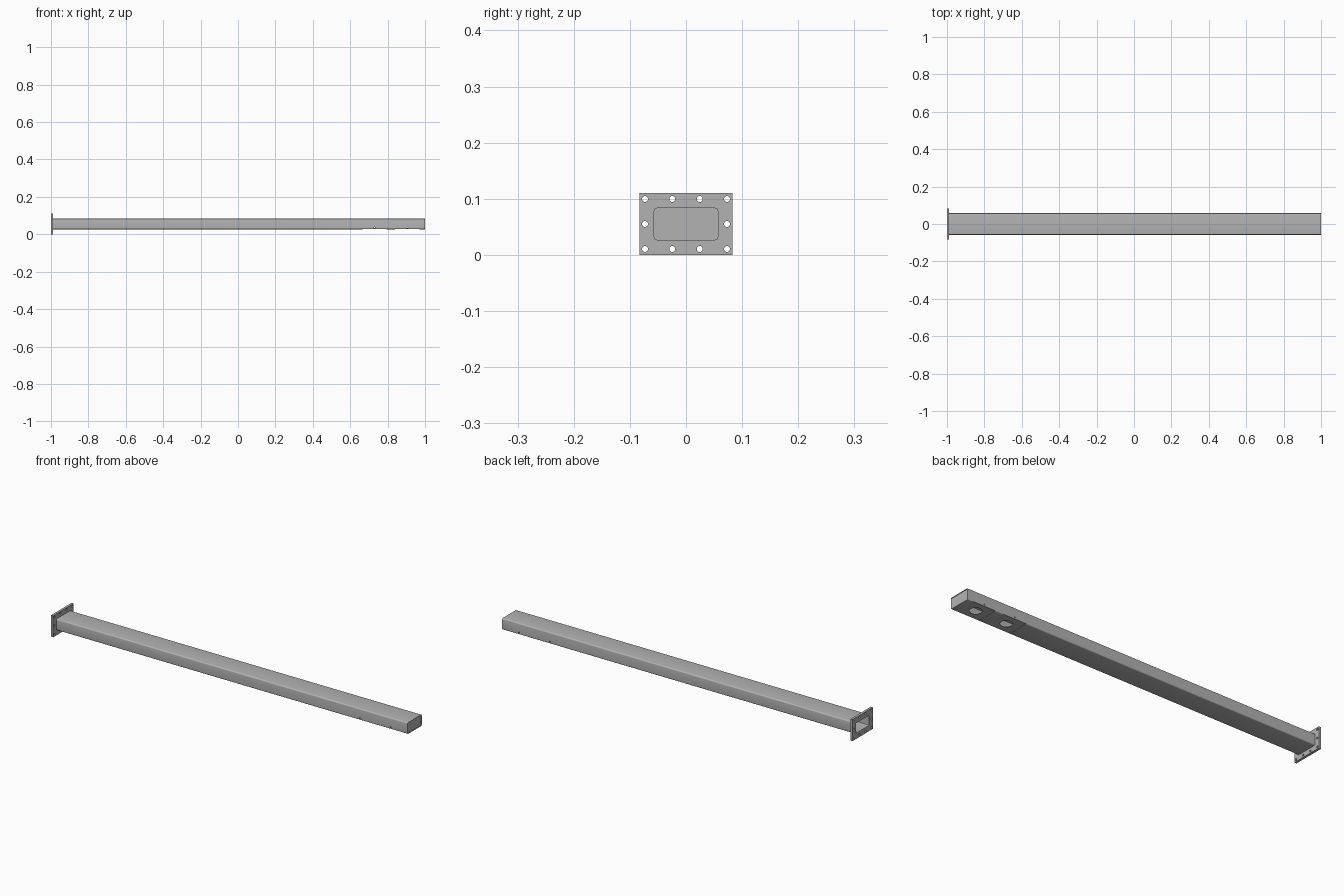
import bpy, math

if "Cube" in bpy.data.objects:
    bpy.data.objects.remove(bpy.data.objects["Cube"], do_unlink=True)

MID = 0.055            # height of the tube axis
WIDTH, HEIGHT = 0.115, 0.058
WALL = 0.0035

metal = bpy.data.materials.new("grey_metal")
metal.use_nodes = True
grey = (0.45, 0.45, 0.45, 1)
metal.diffuse_color = grey
metal.node_tree.nodes["Principled BSDF"].inputs["Base Color"].default_value = grey


def bar(name, x0, x1, w, h, radius=0.0, z=MID):
    """Bar along x with optional rounded corners."""
    pts = []
    steps = 5 if radius else 1
    for k, (sy, sz) in enumerate([(1, 1), (-1, 1), (-1, -1), (1, -1)]):
        for i in range(steps):
            a = math.pi / 2 * (k + i / max(steps - 1, 1))
            pts.append((sy * (w / 2 - radius) + radius * math.cos(a),
                        z + sz * (h / 2 - radius) + radius * math.sin(a)))
    n = len(pts)
    verts = [(x, y, zz) for x in (x0, x1) for y, zz in pts]
    faces = [(i, (i + 1) % n, n + (i + 1) % n, n + i) for i in range(n)]
    faces += [tuple(reversed(range(n))), tuple(range(n, 2 * n))]
    mesh = bpy.data.meshes.new(name)
    mesh.from_pydata(verts, [], faces)
    mesh.materials.append(metal)
    obj = bpy.data.objects.new(name, mesh)
    bpy.context.collection.objects.link(obj)
    return obj


def rod(loc, r, depth, axis):
    """Cylindrical cutter along the given axis."""
    rot = {"X": (0, math.pi / 2, 0), "Y": (math.pi / 2, 0, 0), "Z": (0, 0, 0)}[axis]
    bpy.ops.mesh.primitive_cylinder_add(vertices=32, radius=r, depth=depth,
                                        location=loc, rotation=rot)
    obj = bpy.context.object
    obj.data.materials.append(metal)
    return obj


def cut(target, cutter):
    cutter.hide_render = True
    mod = target.modifiers.new("cut", "BOOLEAN")
    mod.operation = "DIFFERENCE"
    mod.solver = "EXACT"
    mod.object = cutter
    bpy.ops.object.select_all(action="DESELECT")
    bpy.context.view_layer.objects.active = target
    target.select_set(True)
    bpy.ops.object.modifier_apply(modifier=mod.name)
    bpy.data.objects.remove(cutter, do_unlink=True)


# Hollow tube, open at the flange and closed at the far end
tube = bar("tube", -0.9995, 1.0, WIDTH, HEIGHT, 0.006)
inner_w, inner_h = WIDTH - 2 * WALL, HEIGHT - 2 * WALL
cut(tube, bar("bore", -1.1, 0.994, inner_w, inner_h, 0.002))
cut(tube, bar("end_recess", 0.998, 1.1, inner_w, inner_h, 0.002))

# Two milled seats underneath, each with a port and small side holes
for x in (0.905, 0.73):
    cut(tube, bar("seat", x - 0.065, x + 0.065, 0.2, 0.02,
                  z=MID - HEIGHT / 2 - 0.008))
    cut(tube, rod((x, 0, MID - HEIGHT / 2), 0.028, 0.03, "Z"))
    cut(tube, rod((x, 0, 0.036), 0.003, 0.3, "Y"))

# Bolted end flange
flange = bar("flange", -1.0, -0.988, 0.166, 0.11)
cut(flange, bar("flange_window", -1.1, -0.9, inner_w + 0.001, inner_h + 0.001, 0.002))
for y in (-0.073, -0.0245, 0.0245, 0.073):
    for dz in (-0.0445, 0, 0.0445):
        if dz or abs(y) > 0.05:
            cut(flange, rod((-0.994, y, MID + dz), 0.0053, 0.05, "X"))

for obj in (tube, flange):
    bpy.ops.object.select_all(action="DESELECT")
    obj.select_set(True)
    bpy.context.view_layer.objects.active = obj
    bpy.ops.object.shade_smooth_by_angle(angle=math.radians(30))
